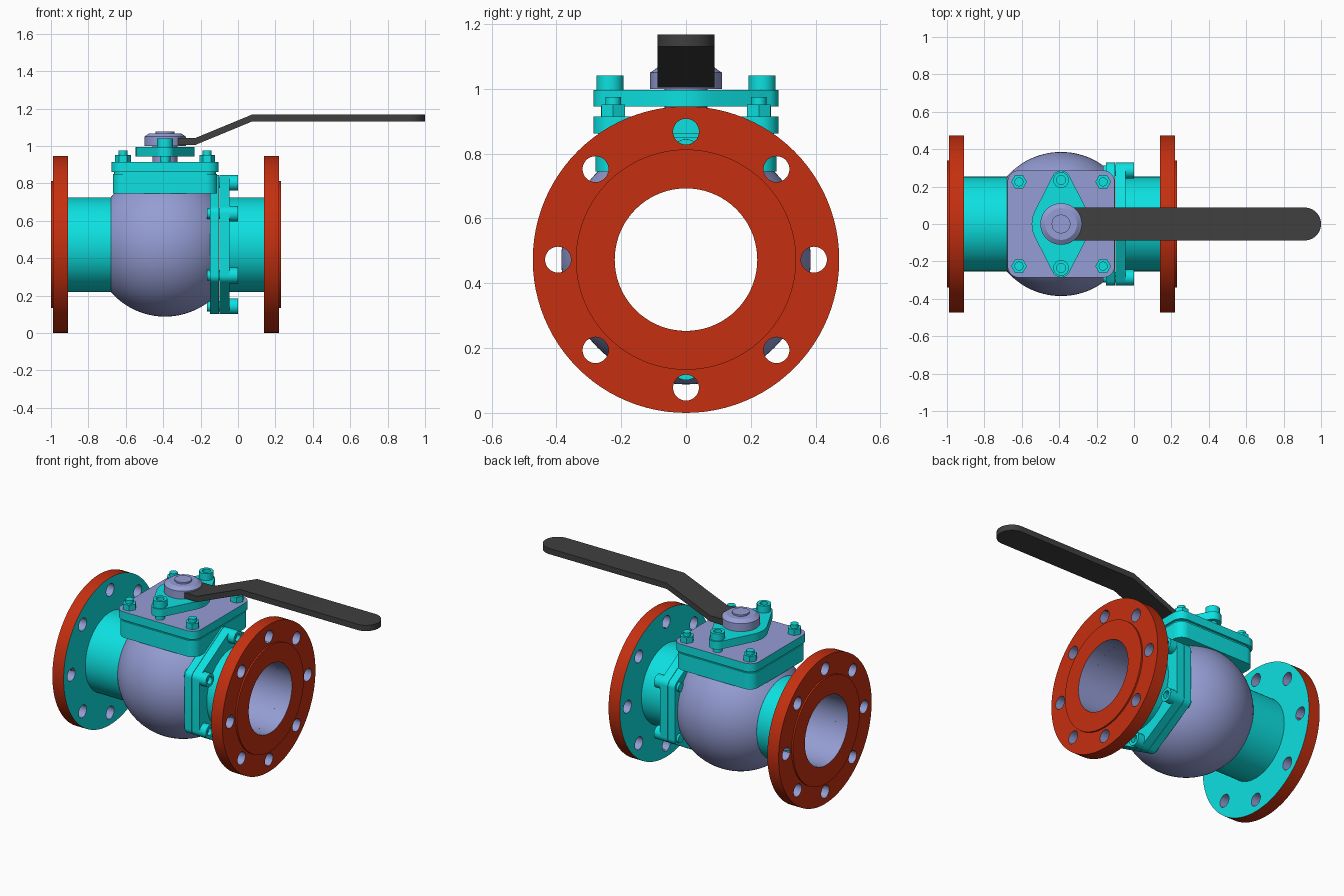
import bpy, bmesh
from math import pi, sin, cos, sqrt
from mathutils import Vector
from mathutils.geometry import convex_hull_2d

if "Cube" in bpy.data.objects:
    bpy.data.objects.remove(bpy.data.objects["Cube"])

CX, AXIS_Z = -0.39, 0.473      # stem position and pipe height
BORE, NECK, BALL = 0.22, 0.253, 0.385


def material(name, rgb):
    m = bpy.data.materials.new(name)
    m.use_nodes = True
    m.diffuse_color = (*rgb, 1)
    m.node_tree.nodes["Principled BSDF"].inputs["Base Color"].default_value = (*rgb, 1)
    return m


TEAL = material("teal", (0.004, 0.75, 0.75))
LAVENDER = material("lavender", (0.3, 0.34, 0.66))
RED = material("red", (0.56, 0.029, 0.005))
BLACK = material("charcoal", (0.05, 0.05, 0.05))


def place(u, v, w, axis):
    return (w, u, v) if axis == "x" else (u, v, w)


def finish(bm, name, mats, loc=(0, 0, 0)):
    bmesh.ops.remove_doubles(bm, verts=bm.verts, dist=1e-5)
    bmesh.ops.recalc_face_normals(bm, faces=bm.faces)
    me = bpy.data.meshes.new(name)
    bm.to_mesh(me)
    bm.free()
    for m in mats:
        me.materials.append(m)
    ob = bpy.data.objects.new(name, me)
    ob.location = loc
    bpy.context.collection.objects.link(ob)
    smooth(ob)
    return ob


def activate(ob):
    bpy.ops.object.select_all(action="DESELECT")
    ob.select_set(True)
    bpy.context.view_layer.objects.active = ob


def smooth(ob):
    activate(ob)
    bpy.ops.object.shade_smooth_by_angle(angle=0.5)


def lathe(name, profile, mats, loc, axis="z", n=72, closed=False):
    """Revolve (position along axis, radius) points."""
    bm = bmesh.new()
    rings = [[bm.verts.new(place(r * cos(2 * pi * i / n), r * sin(2 * pi * i / n), w, axis))
              for i in range(n)] for w, r in profile]
    pairs = list(zip(rings, rings[1:])) + ([(rings[-1], rings[0])] if closed else [])
    for a, b in pairs:
        for i in range(n):
            j = (i + 1) % n
            bm.faces.new((a[i], a[j], b[j], b[i]))
    bmesh.ops.dissolve_degenerate(bm, dist=1e-6, edges=bm.edges)
    return finish(bm, name, mats, loc)


def cylinder(name, r, w0, w1, mat, loc, axis="z", n=32):
    return lathe(name, [(w0, 0), (w0, r), (w1, r), (w1, 0)], [mat], loc, axis, n)


def hull_plate(name, circles, w0, w1, mats, loc, axis="z"):
    """Extrude the outline stretched around (u, v, radius) circles."""
    pts = [Vector((u + r * cos(2 * pi * i / 48), v + r * sin(2 * pi * i / 48)))
           for u, v, r in circles for i in range(48)]
    outline = [pts[i] for i in convex_hull_2d(pts)]
    bm = bmesh.new()
    lo, hi = [[bm.verts.new(place(p.x, p.y, w, axis)) for p in outline] for w in (w0, w1)]
    bm.faces.new(lo)
    bm.faces.new(hi)
    for i in range(len(lo)):
        j = (i + 1) % len(lo)
        bm.faces.new((lo[i], lo[j], hi[j], hi[i]))
    return finish(bm, name, mats, loc)


def drill(ob, cutters):
    for c in cutters:
        mod = ob.modifiers.new("hole", "BOOLEAN")
        mod.operation, mod.solver, mod.object = "DIFFERENCE", "EXACT", c
        activate(ob)
        bpy.ops.object.modifier_apply(modifier=mod.name)
        bpy.data.objects.remove(c)
    smooth(ob)


def paint(ob, index, rule):
    for p in ob.data.polygons:
        p.material_index = index if rule(p.center, p.normal) else p.material_index


def radius(c):
    return sqrt(c.y ** 2 + c.z ** 2)


def cap_screw(name, loc, axis, length):
    """Socket head with a round shank below it."""
    lathe(name, [(-length, 0), (-length, 0.028), (0, 0.028), (0, 0.042), (0.045, 0.042),
                 (0.045, 0.024), (0.02, 0.024), (0.02, 0)], [TEAL], loc, axis, 24)


PIPE = (0, 0, AXIS_Z)
STEM = (CX, 0, 0)

# End flanges: red outside and rim, teal inner face, lavender holes
for name, face, side in (("left_flange", 0.23, 1), ("right_flange", -1.0, -1)):
    step, back = face - side * 0.01, face - side * 0.09
    flange = lathe(name, [(face, BORE), (face, 0.34), (step, 0.34), (step, 0.473),
                          (back, 0.473), (back, BORE)],
                   [RED, TEAL, LAVENDER], PIPE, "x", 96, True)
    drill(flange, [cylinder("hole_cutter", 0.04, back - 0.1, back + 0.1, RED,
                            (0, 0.395 * cos(k * pi / 4), AXIS_Z + 0.395 * sin(k * pi / 4)), "x")
                   for k in range(8)])
    paint(flange, 0, lambda c, n: True)
    paint(flange, 1, lambda c, n: n.x * side < -0.9)
    paint(flange, 2, lambda c, n: abs(n.x) < 0.5 and (
        radius(c) < 0.23 or 0.345 < radius(c) < 0.45))

# Pipe necks and round body, all with the bore running through
for name, x0, x1 in (("right_neck", -0.915, -0.675), ("left_neck", -0.05, 0.145)):
    neck = lathe(name, [(x0, BORE), (x0, NECK), (x1, NECK), (x1, BORE)],
                 [TEAL, LAVENDER], PIPE, "x", 72, True)
    paint(neck, 1, lambda c, n: radius(c) < 0.23)
xs = [-0.29 + 0.54 * i / 32 for i in range(33)]
lathe("valve_body", [(-0.29, BORE)] + [(x, sqrt(BALL ** 2 - x ** 2)) for x in xs]
      + [(xs[-1], BORE)], [LAVENDER], (CX, 0, AXIS_Z), "x", 96, True)

# Six-cornered bolted joint beside the body
corners = [(0.33 * sin(k * pi / 3), 0.33 * cos(k * pi / 3)) for k in range(6)]
for name, x0, x1 in (("body_joint_plate", -0.15, -0.101), ("neck_joint_plate", -0.099, -0.045)):
    plate = hull_plate(name, [(u, v, 0.042) for u, v in corners], x0, x1,
                       [TEAL, LAVENDER], PIPE, "x")
    drill(plate, [cylinder("bore_cutter", BORE, -0.3, 0.3, TEAL, PIPE, "x", 72)])
    paint(plate, 0, lambda c, n: True)
    paint(plate, 1, lambda c, n: radius(c) < 0.23 and abs(n.x) < 0.5)
for u, v in corners:
    cap_screw("joint_screw", (-0.045, u, AXIS_Z + v), "x", 0.12)

# Square bonnet stack with a lavender top
for name, half, z0, z1 in (("bonnet_base", 0.279, 0.745, 0.85), ("bonnet_gasket", 0.272, 0.85, 0.862),
                           ("bonnet_cover", 0.286, 0.862, 0.915)):
    c = half - 0.06
    cover = hull_plate(name, [(a * c, b * c, 0.06) for a in (-1, 1) for b in (-1, 1)],
                       z0, z1, [TEAL, LAVENDER], STEM)
paint(cover, 1, lambda c, n: n.z > 0.9)

# Bonnet studs and nuts
for a in (-1, 1):
    for b in (-1, 1):
        spot = (CX + a * 0.225, b * 0.225, 0)
        cylinder("bonnet_nut", 0.042, 0.91, 0.952, TEAL, spot, n=6)
        cylinder("bonnet_stud", 0.024, 0.91, 0.975, TEAL, spot, n=20)

# Stem, diamond gland and its screws
cylinder("stem", 0.066, 0.91, 1.02, LAVENDER, STEM)
hull_plate("gland_plate", [(0, 0.235, 0.05), (0, -0.235, 0.05), (0, 0, 0.157)],
           0.945, 0.996, [TEAL], STEM)
for b in (-1, 1):
    cap_screw("gland_screw", (CX, b * 0.235, 0.996), "z", 0.085)

# Handle hub
lathe("handle_hub", [(0.999, 0), (0.999, 0.111), (1.05, 0.111), (1.068, 0.085), (1.068, 0.05),
                     (1.078, 0.05), (1.078, 0)], [LAVENDER], STEM)

# Cranked lever with a rounded tip
W, T = 0.088, 0.037
stations = [(-0.32, 1.005, W), (-0.23, 1.005, W), (0.075, 1.131, W)]
stations += [(1 - W + W * sin(a), 1.131, W * cos(a)) for a in [pi / 2 * i / 12 for i in range(12)]]
stations.append((1.0, 1.131, 0.004))
bm = bmesh.new()
loops = [[bm.verts.new(p) for p in ((x, -w, z), (x, w, z), (x, w, z + T), (x, -w, z + T))]
         for x, z, w in stations]
for a, b in zip(loops, loops[1:]):
    for i in range(4):
        j = (i + 1) % 4
        bm.faces.new((a[i], a[j], b[j], b[i]))
bm.faces.new(loops[0])
bm.faces.new(loops[-1])
finish(bm, "lever", [BLACK])
